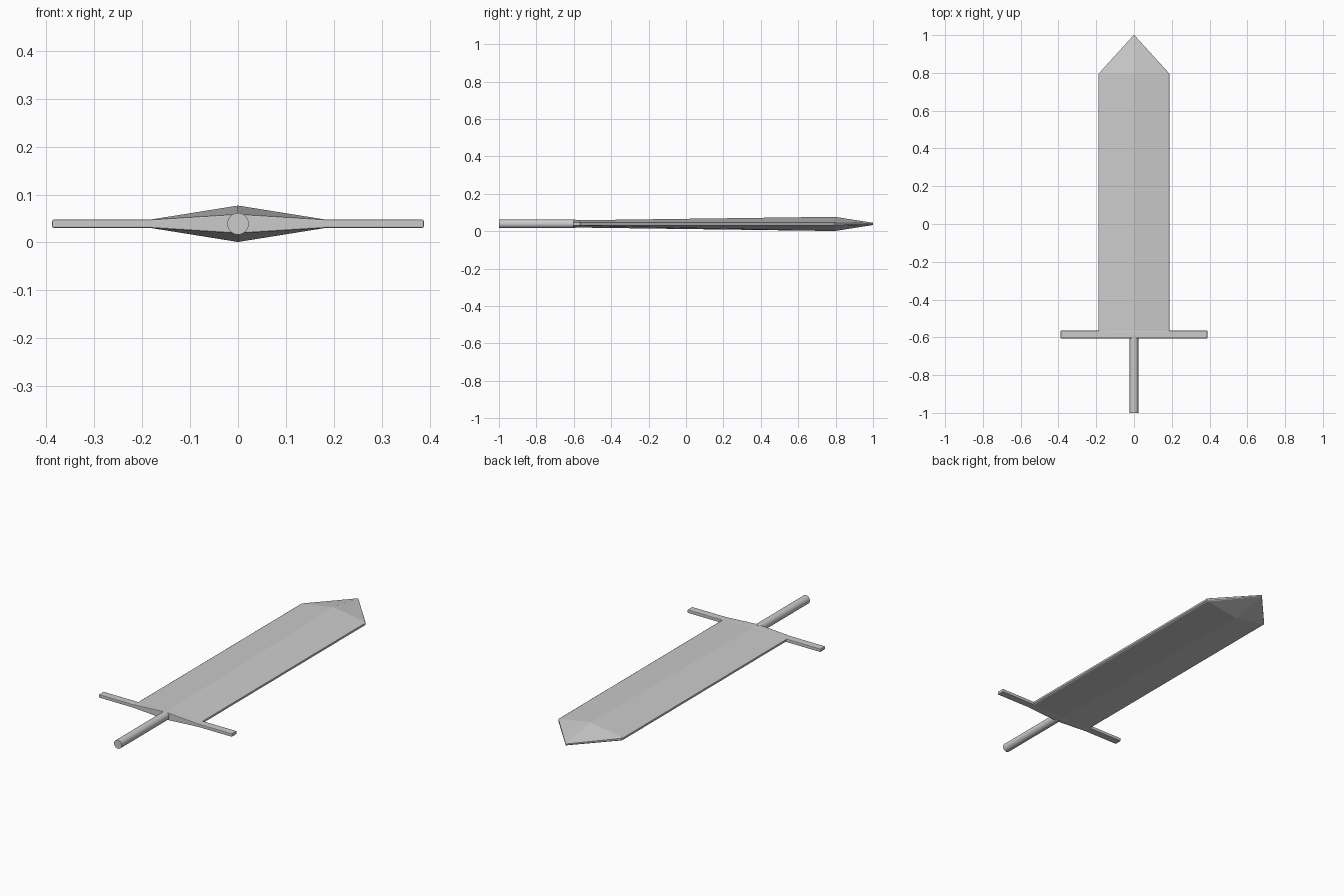
import bpy, bmesh, math

cube = bpy.data.objects.get("Cube")
if cube:
    bpy.data.objects.remove(cube, do_unlink=True)

MID = 0.039  # height of the sword's centre plane

steel = bpy.data.materials.new("grey steel")
steel.use_nodes = True
grey = (0.6, 0.6, 0.6, 1)
steel.diffuse_color = grey
steel.node_tree.nodes["Principled BSDF"].inputs["Base Color"].default_value = grey


def loft(name, sections):
    """Skin closed (x, z) sections placed at successive y positions."""
    bm = bmesh.new()
    rings = [[bm.verts.new((x, y, MID + z)) for x, z in pts] for y, pts in sections]
    n = len(rings[0])
    for a, b in zip(rings, rings[1:]):
        for i in range(n):
            j = (i + 1) % n
            bm.faces.new((a[i], a[j], b[j], b[i]))
    bm.faces.new(rings[0])
    bm.faces.new(rings[-1])
    bmesh.ops.remove_doubles(bm, verts=bm.verts, dist=0.0001)
    bmesh.ops.recalc_face_normals(bm, faces=bm.faces)
    mesh = bpy.data.meshes.new(name)
    bm.to_mesh(mesh)
    bm.free()
    ob = bpy.data.objects.new(name, mesh)
    bpy.context.collection.objects.link(ob)
    mesh.materials.append(steel)
    return ob


def mirrored(quarter):
    """Complete a section from its upper right quarter, ridge to edge."""
    right = quarter + [(x, -z) for x, z in reversed(quarter)]
    return right + [(-x, z) for x, z in reversed(right) if x > 0]


# Blade: ridged section with narrow chamfered edges, swelling toward the point
def blade_section(ridge):
    return mirrored([(0, ridge), (0.181, 0.009), (0.188, 0.005)])

tip = mirrored([(0, 0.006), (0.001, 0.005), (0.002, 0.003)])
loft("blade", [(-0.58, blade_section(0.0195)),
               (0.795, blade_section(0.038)),
               (1.0, tip)])

# Guard: slim arms with a swollen middle, edges softly chamfered
outline = mirrored([(0, 0.0205), (0.19, 0.0085), (0.388, 0.0085)])
guard = loft("guard", [(-0.605, outline), (-0.565, outline)])
bevel = guard.modifiers.new("soft edges", 'BEVEL')
bevel.width = 0.003
bevel.segments = 2
bevel.limit_method = 'ANGLE'

# Grip: plain round rod
bpy.ops.mesh.primitive_cylinder_add(vertices=32, radius=0.0225, depth=0.41,
                                    location=(0, -0.795, MID),
                                    rotation=(math.pi / 2, 0, 0))
grip = bpy.context.object
grip.name = "grip"
grip.data.materials.append(steel)
bpy.ops.object.shade_smooth_by_angle()
